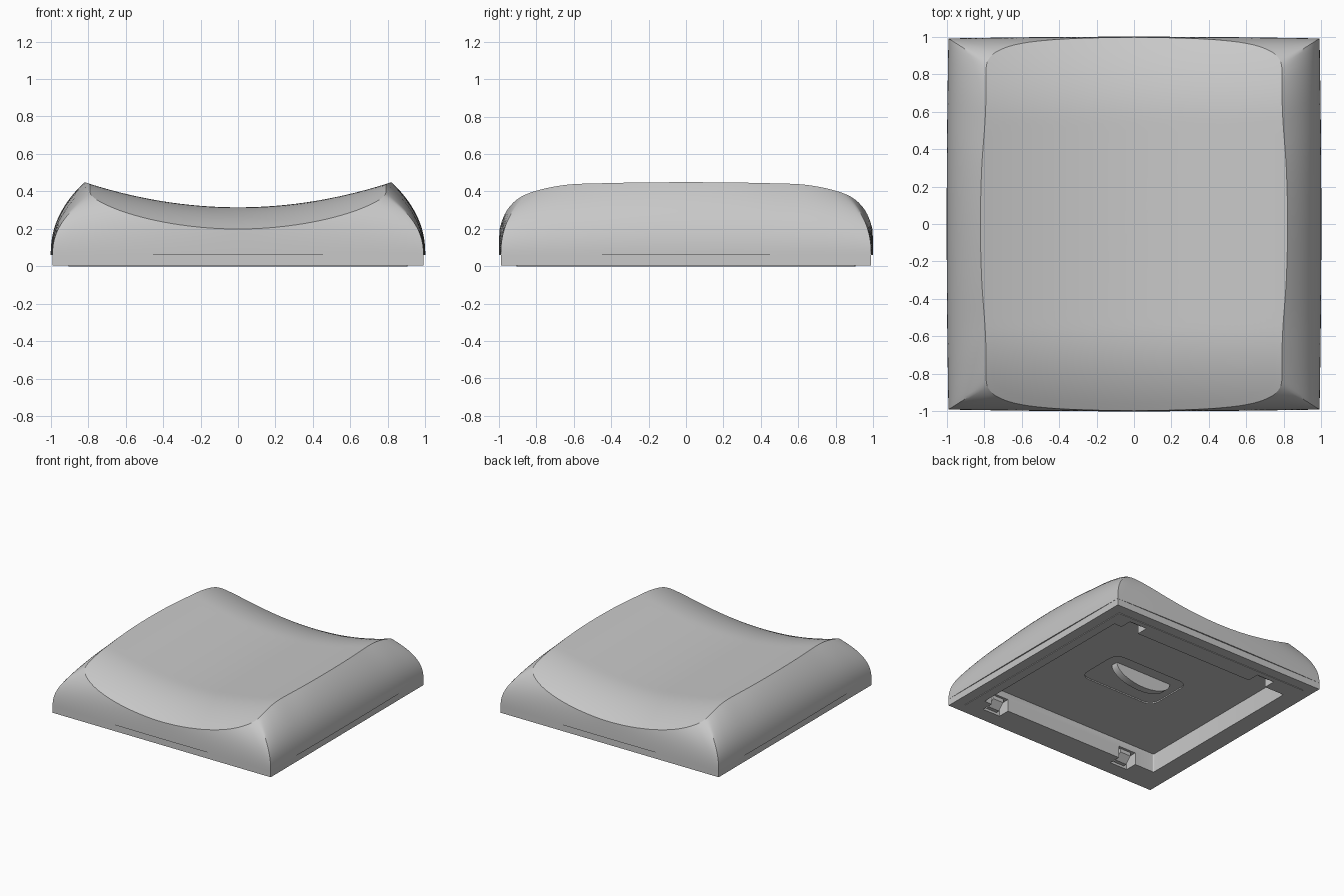
import bpy, bmesh, math
from mathutils import Vector

cube = bpy.data.objects.get("Cube")
if cube:
    bpy.data.objects.remove(cube, do_unlink=True)

grey = bpy.data.materials.new("plain_grey")
grey.use_nodes = True
colour = (0.58, 0.58, 0.58, 1)
grey.diffuse_color = colour
grey.node_tree.nodes["Principled BSDF"].inputs["Base Color"].default_value = colour

BASE, LIP, CEILING = 0.005, 0.06, 0.155


def loft(name, rings):
    """Closed solid through rings of equal point counts."""
    bm = bmesh.new()
    loops = [[bm.verts.new(p) for p in ring] for ring in rings]
    n = len(loops[0])
    for a, b in zip(loops, loops[1:]):
        for i in range(n):
            j = (i + 1) % n
            bm.faces.new((a[i], a[j], b[j], b[i]))
    bm.faces.new(loops[0])
    bm.faces.new(loops[-1])
    bmesh.ops.recalc_face_normals(bm, faces=bm.faces)
    mesh = bpy.data.meshes.new(name)
    bm.to_mesh(mesh)
    bm.free()
    ob = bpy.data.objects.new(name, mesh)
    bpy.context.collection.objects.link(ob)
    mesh.materials.append(grey)
    return ob


def rounded_slab(name, hx, hy, r, z0, z1, steps=6):
    """Vertical slab with rounded plan corners."""
    plan = []
    for q, (sx, sy) in enumerate([(1, 1), (-1, 1), (-1, -1), (1, -1)]):
        for k in range(steps + 1):
            t = (q + k / steps) * math.pi / 2
            plan.append((sx * (hx - r) + r * math.cos(t),
                         sy * (hy - r) + r * math.sin(t)))
    return loft(name, [[(x, y, z) for x, y in plan] for z in (z0, z1)])


def box(name, x, y, z):
    return loft(name, [[(a, y[0], z[0]), (a, y[1], z[0]),
                        (a, y[1], z[1]), (a, y[0], z[1])] for a in x])


def activate(ob):
    bpy.ops.object.select_all(action='DESELECT')
    ob.select_set(True)
    bpy.context.view_layer.objects.active = ob


def smooth(ob):
    activate(ob)
    bpy.ops.object.shade_smooth_by_angle(angle=math.radians(30))


def combine(ob, other, operation):
    mod = ob.modifiers.new("combine", 'BOOLEAN')
    mod.solver = 'EXACT'
    mod.operation = operation
    mod.object = other
    activate(ob)
    bpy.ops.object.modifier_apply(modifier=mod.name)
    bpy.data.objects.remove(other, do_unlink=True)


def spline(points, steps=4):
    """Catmull-Rom curve whose ends mirror across the axes."""
    pts = [Vector(p) for p in points]
    pts = [Vector((pts[1].x, -pts[1].y))] + pts + [Vector((-pts[-2].x, pts[-2].y))]
    out = []
    for a, b, c, d in zip(pts, pts[1:], pts[2:], pts[3:]):
        for k in range(steps):
            t = k / steps
            out.append(0.5 * (2 * b + (c - a) * t + (2 * a - 5 * b + 4 * c - d) * t * t
                              + (3 * b - a - 3 * c + d) * t ** 3))
    return out + [pts[-2]]


def all_quarters(quarter):
    """Mirror a quarter outline, from +x to +y, into a full ring."""
    half = quarter + [Vector((-p.x, p.y)) for p in reversed(quarter[:-1])]
    return half + [-p for p in half[1:-1]]


def dish(p):
    return 0.315 + 0.2 * p.x ** 2 - 0.58 * max(0, abs(p.y) - 0.55) ** 2


# Plan of the dish rim, and the square base outline matched to it point by point
CORNER = 5
rim_points = [(0.82, 0), (0.813, 0.3), (0.795, 0.55), (0.79, 0.7), (0.79, 0.8), (0.785, 0.86),
              (0.76, 0.9), (0.72, 0.927), (0.65, 0.953), (0.55, 0.972), (0.4, 0.986),
              (0.2, 0.994), (0, 0.997)]
quarter = spline(rim_points)
turn = quarter[CORNER * 4]
square = [Vector((1, p.y / turn.y)) if i <= CORNER * 4 else Vector((p.x / turn.x, 1))
          for i, p in enumerate(quarter)]
rim, square = all_quarters(quarter), all_quarters(square)


def bowed(p):
    """Base outline swelling slightly at the middle of each side."""
    return Vector((p.x * (0.9905 + 0.0095 * (1 - p.y ** 2)),
                   p.y * (0.9905 + 0.0095 * (1 - p.x ** 2))))


# Cushion-shaped body: straight foot, bulging wall rings, then dish rings
rings = [[(0.99 * p.x, 0.99 * p.y, z) for p in square] for z in (BASE, LIP)]
WALLS, SPANS = 22, 24
for i in range(WALLS + 1):
    t = i / WALLS
    ring = []
    for b, c in zip(square, rim):
        p = bowed(b).lerp(c, t ** 2.25)
        ring.append((p.x, p.y, LIP + (dish(c) - LIP) * t))
    rings.append(ring)
for i in range(1, SPANS):
    inner = [p * (1 - i / SPANS) for p in rim]
    rings.append([(p.x, p.y, dish(p)) for p in inner])
body = loft("body_shell", rings)

# Raised foot frame, then the hollow underside with a shallow central recess
combine(body, rounded_slab("foot_frame", 0.905, 0.905, 0.01, 0, 0.03), 'UNION')
combine(body, rounded_slab("hollow", 0.83, 0.76, 0.01, -0.1, CEILING), 'DIFFERENCE')
combine(body, rounded_slab("recess", 0.35, 0.21, 0.08, 0.1, CEILING + 0.01), 'DIFFERENCE')

# Clip pockets let into the front and back walls
pockets = [(place, side, sy, x) for place, sy in (("front", -1), ("back", 1))
           for side, x in (("left", 0.68), ("right", -0.57))]
for place, side, sy, x in pockets:
    combine(body, box("pocket", (x - 0.08, x + 0.08), (sy * 0.7, sy * 0.86), (-0.1, 0.1)),
            'DIFFERENCE')
smooth(body)

# Curved grip tab hanging in the recess
angles = [math.pi * i / 24 for i in range(25)]
top = CEILING + 0.01
tab = loft("grip_tab", [[(0.26 * math.cos(t), y, top - 0.12 * math.sin(t)) for t in angles]
                        for y in (0.05, 0.11)])
smooth(tab)

# Sloped snap hooks standing in the pockets
hook = [(0.865, 0.02), (0.83, 0.02), (0.78, 0.07), (0.78, 0.105), (0.865, 0.105)]
for place, side, sy, x in pockets:
    loft(f"{place}_{side}_clip", [[(a, sy * y, z) for y, z in hook]
                                  for a in (x - 0.05, x + 0.05)])
